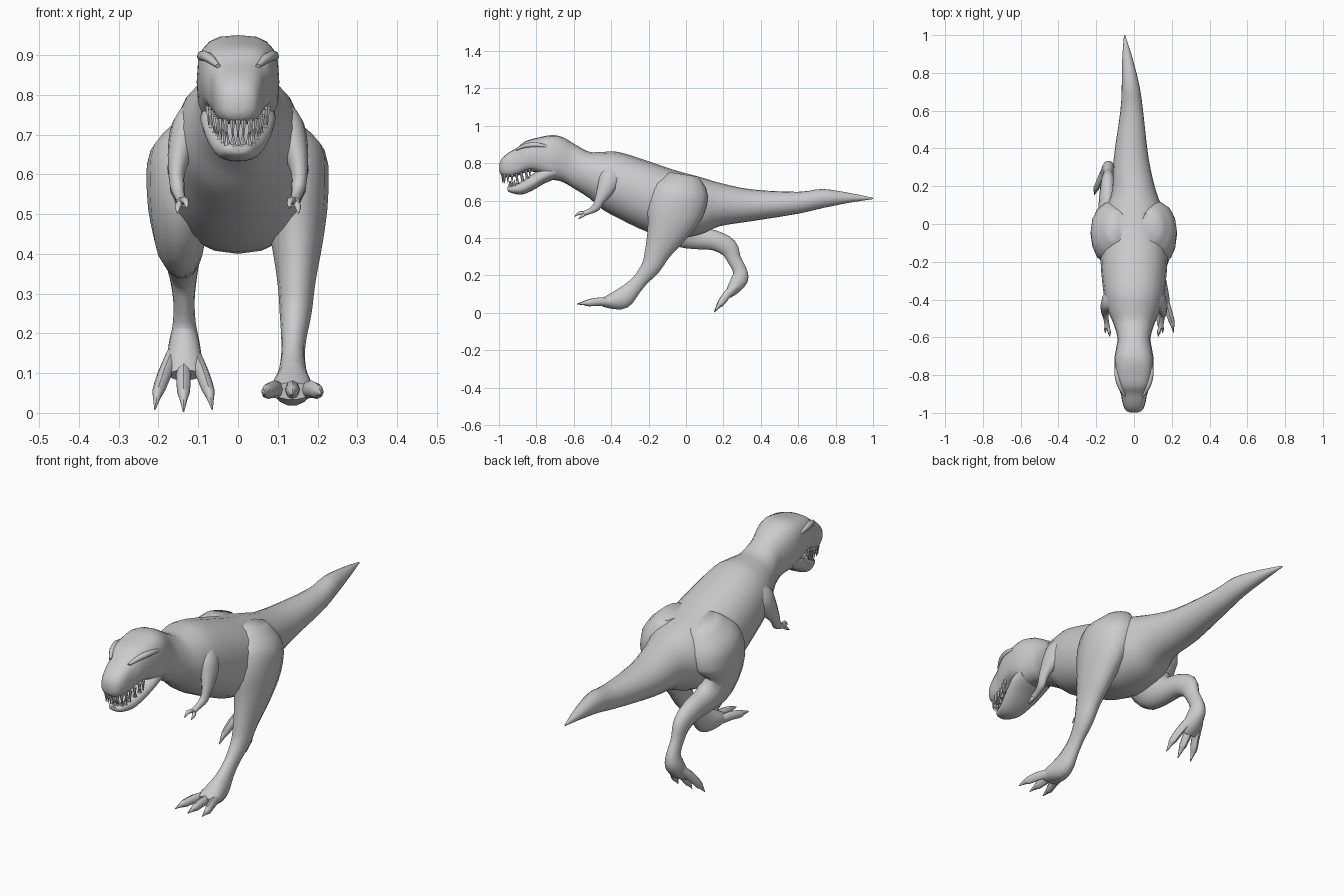
import bpy, bmesh, math
from mathutils import Vector, Matrix


def smooth_path(rows, steps=3):
    """Catmull-Rom interpolation of rows of numbers."""
    out = []
    for i in range(len(rows) - 1):
        a, b = rows[max(i - 1, 0)], rows[i]
        c, d = rows[i + 1], rows[min(i + 2, len(rows) - 1)]
        for s in range(steps):
            t = s / steps
            out.append([0.5 * (2 * q + (r - p) * t + (2 * p - 5 * q + 4 * r - w) * t * t
                               + (3 * q - p - 3 * r + w) * t ** 3)
                        for p, q, r, w in zip(a, b, c, d)])
    return out + [list(rows[-1])]


def finish(name, bm):
    bmesh.ops.recalc_face_normals(bm, faces=bm.faces)
    me = bpy.data.meshes.new(name)
    bm.to_mesh(me)
    bm.free()
    ob = bpy.data.objects.new(name, me)
    bpy.context.collection.objects.link(ob)
    bpy.ops.object.select_all(action='DESELECT')
    ob.select_set(True)
    bpy.context.view_layer.objects.active = ob
    bpy.ops.object.shade_smooth_by_angle(angle=math.radians(50))
    return ob


def skin(name, rings):
    bm = bmesh.new()
    vs = [[bm.verts.new(p) for p in r] for r in rings]
    n = len(vs[0])
    for a, b in zip(vs, vs[1:]):
        for i in range(n):
            bm.faces.new((a[i], a[(i + 1) % n], b[(i + 1) % n], b[i]))
    bm.faces.new(vs[0])
    bm.faces.new(vs[-1])
    return finish(name, bm)


def rounded(c, e):
    return math.copysign(abs(c) ** (2 / e), c)


def loft(name, stations, n=20):
    """Upright sections: y, top, bottom, half width, x centre, squareness."""
    rings = []
    for y, top, bot, hw, cx, e in smooth_path(stations):
        rings.append([(cx + hw * rounded(math.cos(k * math.tau / n), e), y,
                       (top + bot) / 2 + (top - bot) / 2 * rounded(math.sin(k * math.tau / n), e))
                      for k in range(n)])
    return skin(name, rings)


def limb(name, path, n=12, steps=3):
    """Sections across a path: x, y, z, radius in x, radius in depth."""
    pts = smooth_path(path, steps)
    rings = []
    for i, (x, y, z, rx, rd) in enumerate(pts):
        p, q = pts[max(i - 1, 0)], pts[min(i + 1, len(pts) - 1)]
        t = Vector((0, q[1] - p[1], q[2] - p[2])).normalized()
        nrm = Vector((0, -t.z, t.y))
        rings.append([Vector((x, y, z)) + Vector((rx * math.cos(k * math.tau / n), 0, 0))
                      + nrm * rd * math.sin(k * math.tau / n) for k in range(n)])
    return skin(name, rings)


# torso, neck, skull and tail in one skin
loft("body", [
    (-.998, .795, .755, .02, 0, 2.3), (-.985, .825, .735, .045, 0, 2.5),
    (-.95, .855, .725, .06, 0, 2.8), (-.90, .885, .733, .07, 0, 3),
    (-.86, .917, .75, .085, 0, 3), (-.80, .935, .752, .098, 0, 3),
    (-.72, .95, .715, .104, 0, 2.9), (-.66, .94, .70, .095, 0, 2.5),
    (-.60, .905, .665, .088, 0, 2.2), (-.52, .862, .615, .112, 0, 2.1),
    (-.45, .86, .555, .143, 0, 2.1), (-.36, .86, .505, .162, 0, 2.1),
    (-.20, .81, .43, .177, 0, 2.2), (-.05, .76, .40, .175, 0, 2.2),
    (.08, .725, .42, .15, 0, 2.1), (.18, .695, .463, .115, 0, 2),
    (.35, .66, .49, .092, -.015, 2), (.60, .647, .53, .06, -.012, 2),
    (.73, .662, .56, .047, -.018, 2), (.88, .64, .59, .027, -.035, 2),
    (1, .615, .608, .003, -.05, 2)])

# lower jaw
loft("lower_jaw", [
    (-.955, .672, .655, .018, 0, 2.3), (-.94, .678, .643, .036, 0, 2.3),
    (-.88, .703, .632, .060, 0, 2.2), (-.82, .742, .655, .080, 0, 2.2),
    (-.76, .78, .69, .094, 0, 2.2), (-.70, .80, .715, .092, 0, 2.2)])

# teeth along both jaws
bm = bmesh.new()
rows = [(-1, .048, [(0, -.98, .742), (.03, -.97, .74), (.05, -.93, .742), (.06, -.88, .752), (.074, -.835, .772)]),
        (1, .036, [(0, -.943, .67), (.027, -.93, .672), (.045, -.90, .688), (.066, -.85, .718)])]
for sign, length, line in rows:
    for i, (x, y, z) in enumerate(smooth_path(line, 2)):
        for side in ((1, -1) if i else (1,)):
            m = Matrix.Translation((x * side, y, z + sign * length / 2))
            if sign < 0:
                m = m @ Matrix.Rotation(math.pi, 4, 'X')
            bmesh.ops.create_cone(bm, cap_ends=True, segments=6, radius1=.009,
                                  radius2=.001, depth=length, matrix=m)
finish("teeth", bm)

# brows and arms, one per side
for side, label in ((1, "right"), (-1, "left")):
    limb(label + "_brow", [(side * .05, -.91, .872, .006, .006), (side * .074, -.86, .893, .014, .012),
                           (side * .09, -.80, .898, .013, .013), (side * .094, -.74, .89, .006, .006)], 8)
    limb(label + "_arm", [
        (side * .10, -.38, .78, .03, .03), (side * .12, -.40, .73, .045, .06),
        (side * .14, -.425, .67, .036, .05), (side * .154, -.46, .605, .021, .028),
        (side * .152, -.48, .565, .018, .022), (side * .146, -.515, .543, .013, .015),
        (side * .141, -.55, .53, .015, .013)])
    for dx, dy, dz in ((.011, -.575, .503), (-.012, -.595, .515)):
        limb(label + "_finger", [(side * .141, -.54, .533, .009, .009),
                                 (side * (.141 + dx * .8), dy + .025, dz + .018, .009, .009),
                                 (side * (.141 + dx), dy, dz, .002, .002)], 8)

# forward leg
limb("right_leg", [
    (.09, -.01, .74, .05, .08), (.118, -.025, .66, .10, .15), (.14, -.06, .55, .087, .155),
    (.148, -.10, .44, .067, .115), (.147, -.15, .33, .048, .073), (.145, -.185, .25, .04, .054),
    (.14, -.24, .18, .031, .041), (.138, -.285, .13, .031, .045), (.137, -.34, .078, .042, .058),
    (.136, -.40, .062, .052, .042), (.136, -.45, .055, .048, .022)], 14)

# trailing leg
limb("left_leg", [
    (-.09, -.01, .74, .05, .08), (-.12, -.03, .66, .10, .15), (-.142, -.05, .55, .087, .16),
    (-.146, -.02, .45, .068, .11), (-.142, .06, .403, .05, .066), (-.14, .15, .388, .044, .055),
    (-.138, .225, .35, .036, .052), (-.136, .258, .285, .027, .038), (-.135, .288, .225, .029, .038),
    (-.135, .287, .18, .038, .046), (-.135, .25, .125, .045, .034), (-.135, .225, .095, .04, .02)], 14)


def toes(label, x, base, tip, up):
    """Three splayed toes with a knuckle and a claw."""
    for k in (-1, 0, 1):
        reach = 1 if k == 0 else .96
        path = []
        for t, spread, lift, r in ((0, .025, 0, .022), (.4, .047, .008, .022), (.68, .062, .004, .019),
                                   (.78, .066, .004, .013), (1, .072, 0, .002)):
            f = t * reach
            path.append((x + k * spread, base[0] + (tip[0] - base[0]) * f + up[0] * lift,
                         base[1] + (tip[1] - base[1]) * f + up[1] * lift, r * .85, r))
        limb(label + "_toe", path, 8, 2)


toes("right", .137, (-.39, .055), (-.582, .047), (0, 1))
toes("left", -.137, (.275, .15), (.15, .003), (-.7, .7))
